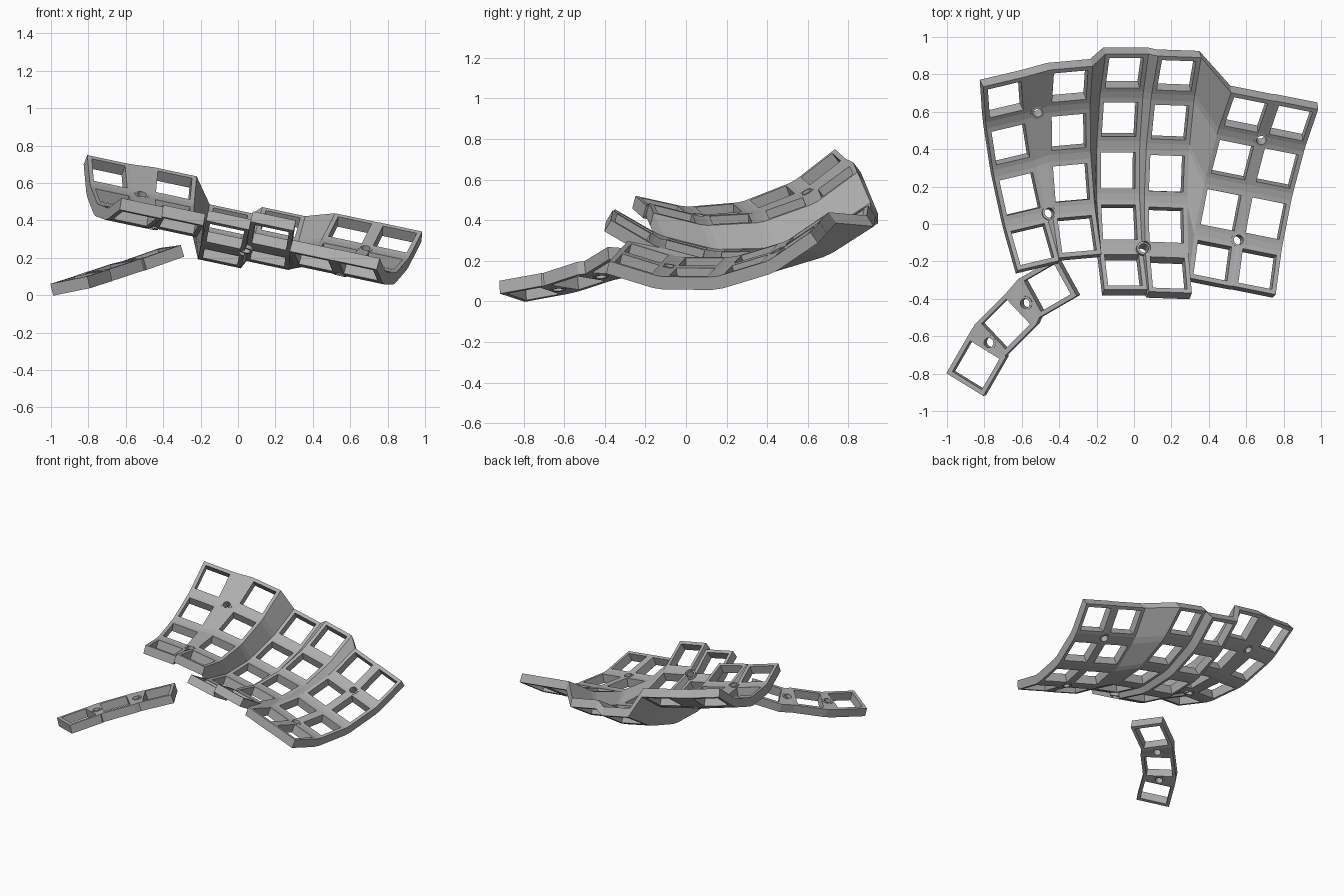
import bpy, bmesh
from math import radians, sin, cos, tau
from mathutils import Matrix, Vector

cube = bpy.data.objects.get("Cube")
if cube:
    bpy.data.objects.remove(cube, do_unlink=True)

grey = bpy.data.materials.new("mid_grey_plastic")
grey.use_nodes = True
grey.diffuse_color = (0.42, 0.42, 0.42, 1)
grey.node_tree.nodes["Principled BSDF"].inputs["Base Color"].default_value = grey.diffuse_color

KEY_W, KEY_L = 0.235, 0.242      # outer size of one switch frame
HOLE_W, HOLE_L = 0.187, 0.192    # opening of one switch frame
THICK, PITCH, TENT = 0.065, 0.277, 12
CORNERS = [(-1, -1), (1, -1), (1, 1), (-1, 1)]


def rot(axis, degrees):
    return Matrix.Rotation(radians(degrees), 3, axis)


def add_object(name, bm):
    bmesh.ops.recalc_face_normals(bm, faces=bm.faces)
    mesh = bpy.data.meshes.new(name)
    bm.to_mesh(mesh)
    bm.free()
    obj = bpy.data.objects.new(name, mesh)
    bpy.context.collection.objects.link(obj)
    mesh.materials.append(grey)
    return obj


def column_keys(anchor, yaw, first_row, anchor_row, step, start):
    """Frames of one finger column, stepping along an arc from the anchor row."""
    base = rot('Y', TENT) @ rot('Z', yaw)
    tilt = {r: start + step * (r - first_row) for r in range(first_row, 5)}

    def chord(r):
        mid = radians((tilt[r] + tilt[r + 1]) / 2)
        return base @ Vector((0, cos(mid), sin(mid))) * PITCH

    pos = {anchor_row: Vector(anchor)}
    for r in range(anchor_row, 4):
        pos[r + 1] = pos[r] + chord(r)
    for r in range(anchor_row - 1, first_row - 1, -1):
        pos[r] = pos[r + 1] - chord(r)
    return {r: (pos[r], base @ rot('X', tilt[r])) for r in pos}


def build_plate(name, columns):
    """Thick plate of open frames joined by webs; returns it with its web centres."""
    tops, bottoms, faces, outer = [], [], [], {}

    def point(key, x, y):
        co, r = key
        top = co + r @ Vector((x, y, 0))
        tops.append(top)
        bottoms.append(top - r.col[2] * THICK)
        return len(tops) - 1

    for c, column in enumerate(columns):
        for r, key in column.items():
            out = [point(key, x * KEY_W / 2, y * KEY_L / 2) for x, y in CORNERS]
            inn = [point(key, x * HOLE_W / 2, y * HOLE_L / 2) for x, y in CORNERS]
            outer[c, r] = out
            for i in range(4):
                j = (i + 1) % 4
                faces.append((out[i], out[j], inn[j], inn[i]))

    # Webs along columns, across columns and at the meeting of four frames
    junctions = {}
    for (c, r), k in outer.items():
        up, side, diag = (outer.get(n) for n in ((c, r + 1), (c + 1, r), (c + 1, r + 1)))
        if up:
            faces.append((k[3], k[2], up[1], up[0]))
            junctions[c, r, 'column'] = (k[3], k[2], up[1], up[0])
        if side:
            faces.append((k[1], side[0], side[3], k[2]))
        if up and side and diag:
            faces.append((k[2], side[3], diag[0], up[1]))
            junctions[c, r, 'cross'] = faces[-1]

    # Top and underside, closed by a wall on every open edge
    bm = bmesh.new()
    tv = [bm.verts.new(p) for p in tops]
    bv = [bm.verts.new(p) for p in bottoms]
    edges = {(f[i], f[(i + 1) % 4]) for f in faces for i in range(4)}
    for f in faces:
        bm.faces.new([tv[i] for i in f])
        bm.faces.new([bv[i] for i in reversed(f)])
    for a, b in edges:
        if (b, a) not in edges:
            bm.faces.new((tv[b], tv[a], bv[a], bv[b]))

    def junction(c, r, kind):
        ids = junctions[c, r, kind]
        top = sum((tops[i] for i in ids), Vector()) / 4
        low = sum((bottoms[i] for i in ids), Vector()) / 4
        return top, (top - low).normalized()

    return add_object(name, bm), junction


def screw_boss(name, plate, place):
    """Bore a hole through the plate and line it with a short tube."""
    top, normal = place
    frame = Matrix.Translation(top - normal * THICK / 2) @ normal.to_track_quat('Z', 'Y').to_matrix().to_4x4()

    bm = bmesh.new()
    bmesh.ops.create_cone(bm, cap_ends=True, segments=24, radius1=0.034, radius2=0.034,
                          depth=0.2, matrix=frame)
    cutter = add_object("bore_cutter", bm)
    cutter.hide_render = True
    mod = plate.modifiers.new("bore", 'BOOLEAN')
    mod.operation, mod.solver, mod.object = 'DIFFERENCE', 'EXACT', cutter
    bpy.context.view_layer.objects.active = plate
    bpy.ops.object.modifier_apply(modifier=mod.name)
    bpy.data.objects.remove(cutter, do_unlink=True)

    bm = bmesh.new()
    h = THICK / 2 + 0.003
    rings = []
    for radius, z in ((0.026, -h), (0.039, -h), (0.039, h), (0.026, h)):
        rings.append([bm.verts.new(frame @ Vector((radius * cos(tau * i / 24), radius * sin(tau * i / 24), z)))
                      for i in range(24)])
    for a in range(4):
        p, q = rings[a], rings[(a + 1) % 4]
        for i in range(24):
            j = (i + 1) % 24
            bm.faces.new((p[i], p[j], q[j], q[i]))
    boss = add_object(name, bm)
    bpy.ops.object.select_all(action='DESELECT')
    boss.select_set(True)
    bpy.context.view_layer.objects.active = boss
    bpy.ops.object.shade_smooth_by_angle()


# Finger plate: six curved columns, the middle two one key longer
fingers = [
    column_keys((-0.61, 0.16, 0.453), 13, 1, 2, 17, -15),
    column_keys((-0.335, 0.22, 0.405), 5, 1, 2, 17, -15),
    column_keys((-0.085, 0.285, 0.235), 0, 0, 2, 16, -30.5),
    column_keys((0.175, 0.27, 0.225), -2, 0, 2, 16, -30.5),
    column_keys((0.465, 0.075, 0.195), -11, 1, 2, 17, -15),
    column_keys((0.705, 0.03, 0.145), -11, 1, 2, 17, -15),
]
finger_plate, finger_spot = build_plate("finger_plate", fingers)
for n, (c, r) in enumerate([(0, 3), (0, 1), (2, 0), (4, 3), (4, 1)]):
    screw_boss(f"finger_screw_boss_{n + 1}", finger_plate, finger_spot(c, r, 'cross'))

# Thumb plate: three fanned keys, from the outer end inwards
thumb_data = [
    ((-0.845, -0.755, 0.10), -30, 9, -10),
    ((-0.685, -0.535, 0.153), -45, 13, -7),
    ((-0.463, -0.34, 0.225), -60, 17, -4),
]
thumb = {i: (Vector(co), rot('Z', yaw) @ rot('X', tilt) @ rot('Y', roll))
         for i, (co, yaw, tilt, roll) in enumerate(thumb_data)}
thumb_plate, thumb_spot = build_plate("thumb_plate", [thumb])
for r in range(2):
    screw_boss(f"thumb_screw_boss_{r + 1}", thumb_plate, thumb_spot(0, r, 'column'))
